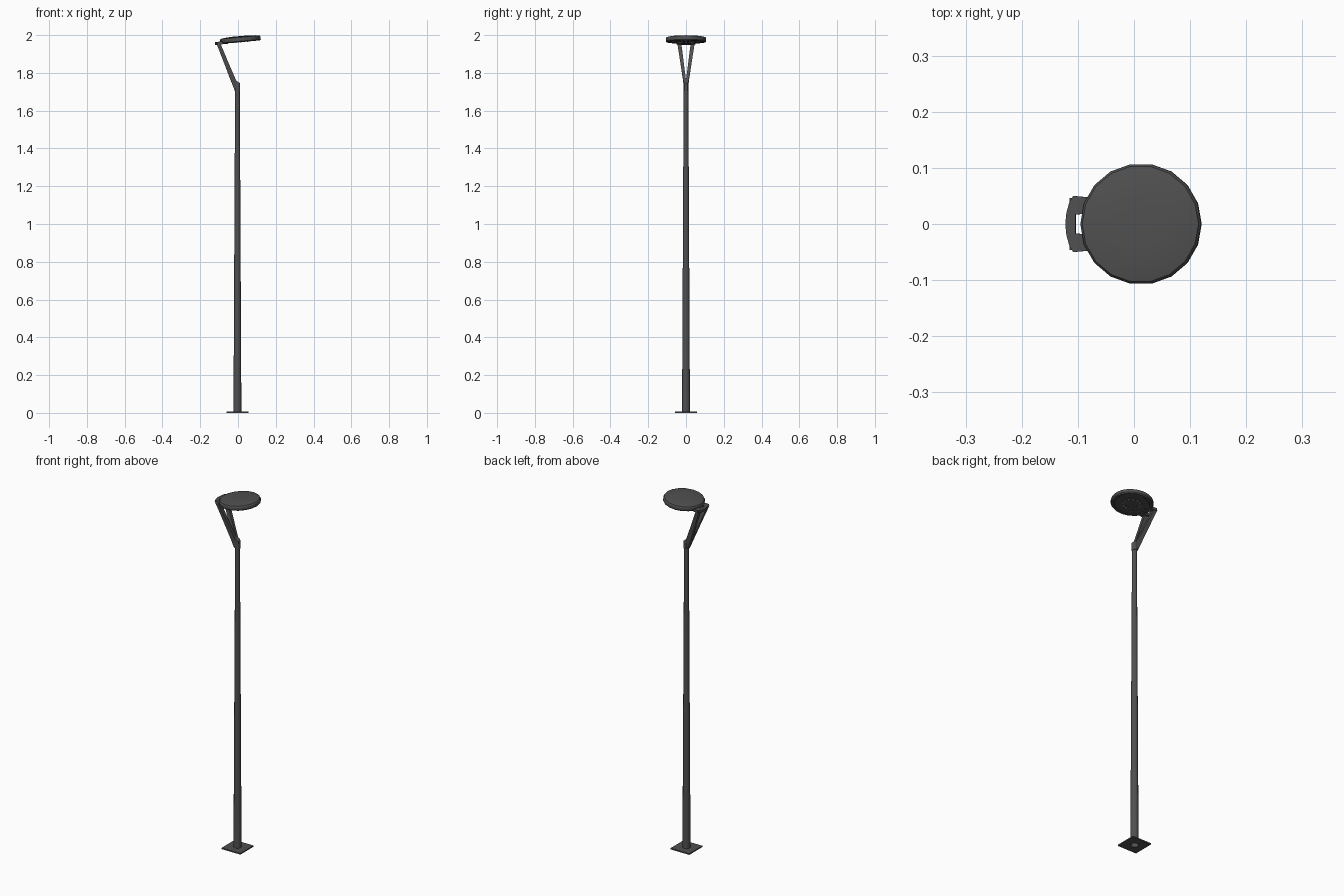
import bpy, bmesh, math
from mathutils import Matrix, Vector

if "Cube" in bpy.data.objects:
    bpy.data.objects.remove(bpy.data.objects["Cube"])

PX = -0.003                      # pole axis
HEAD = Matrix.Translation((0.0135, 0, 1.963)) @ Matrix.Rotation(math.radians(-5), 4, 'Y')

dark = bpy.data.materials.new("dark_metal")
dark.diffuse_color = (0.08, 0.08, 0.08, 1)
dark.use_nodes = True
dark.node_tree.nodes["Principled BSDF"].inputs["Base Color"].default_value = dark.diffuse_color
pale = bpy.data.materials.new("light_emitter")
pale.diffuse_color = (0.3, 0.3, 0.3, 1)
pale.use_nodes = True
pale.node_tree.nodes["Principled BSDF"].inputs["Base Color"].default_value = pale.diffuse_color


def finish(name, bm, mat=dark, matrix=None):
    if matrix:
        bm.transform(matrix)
    bmesh.ops.recalc_face_normals(bm, faces=bm.faces)
    me = bpy.data.meshes.new(name)
    bm.to_mesh(me)
    bm.free()
    ob = bpy.data.objects.new(name, me)
    bpy.context.collection.objects.link(ob)
    me.materials.append(mat)
    bpy.ops.object.select_all(action='DESELECT')
    bpy.context.view_layer.objects.active = ob
    ob.select_set(True)
    bpy.ops.object.shade_smooth_by_angle(angle=math.radians(30))
    return ob


def loft(bm, rings, close=False):
    """Skin rings of equal point count; cap the ends or close the loop."""
    vs = [[bm.verts.new(p) for p in r] for r in rings]
    n = len(vs[0])
    pairs = list(zip(vs, vs[1:])) + ([(vs[-1], vs[0])] if close else [])
    for a, b in pairs:
        for i in range(n):
            j = (i + 1) % n
            bm.faces.new((a[i], a[j], b[j], b[i]))
    if not close:
        bm.faces.new(vs[0])
        bm.faces.new(vs[-1])


def circle(r, z, n):
    return [(r * math.cos(2 * math.pi * i / n), r * math.sin(2 * math.pi * i / n), z) for i in range(n)]


# Base plate: square with a round hole where the pole is open underneath
bm = bmesh.new()


def square(h, z, n=12):
    out = []
    for x, y, _ in circle(1, 0, n):
        k = h / max(abs(x), abs(y))
        out.append((x * k, y * k, z))
    return out


turn = Matrix.Rotation(math.radians(45), 4, 'Z')    # puts ring points on the corners
sq = lambda z: [(x, y, z) for x, y, _ in square(0.059, 0, 16)]
loft(bm, [sq(0), sq(0.007), circle(0.020, 0.007, 16), circle(0.020, 0, 16)], close=True)
finish("base_plate", bm, matrix=Matrix.Translation((PX, 0, 0)))

# Tapered pole, open at the bottom
bm = bmesh.new()
bmesh.ops.create_cone(bm, cap_ends=False, segments=12, radius1=0.021, radius2=0.0125, depth=1.72,
                      matrix=Matrix.Translation((PX, 0, 0.86)))
finish("pole", bm)

# Collar with a slanted top
bm = bmesh.new()
loft(bm, [circle(0.0145, 1.703, 12),
          [(x, y, 1.755 - 0.7 * x) for x, y, _ in circle(0.0145, 0, 12)]])
finish("collar", bm, matrix=Matrix.Translation((PX, 0, 0)))

# Two fork arms: (back x, back z, front x, front z, inner y, outer y)
sections = [(-0.017, 1.706, 0.000, 1.740, 0.000, 0.011),
            (-0.037, 1.755, -0.011, 1.763, 0.000, 0.015),
            (-0.075, 1.855, -0.051, 1.855, 0.012, 0.030),
            (-0.115, 1.958, -0.093, 1.956, 0.025, 0.046)]
for side, label in ((1, "left"), (-1, "right")):
    bm = bmesh.new()
    loft(bm, [[(xb, side * yi, zb), (xb, side * yo, zb), (xf, side * yo, zf), (xf, side * yi, zf)]
              for xb, zb, xf, zf, yi, yo in sections])
    finish("fork_arm_" + label, bm)

# U-shaped bracket joining both arms to the head
half = [(-0.120, 0.020), (-0.115, 0.038), (-0.108, 0.050), (-0.085, 0.048), (-0.050, 0.044),
        (-0.050, 0.022), (-0.086, 0.018), (-0.104, 0.017)]
outline = [(-0.122, 0)] + half + [(-0.104, 0)]
for side in (1, -1):
    bm = bmesh.new()
    loft(bm, [[(x - 0.0135, side * y, z) for x, y in outline] for z in (-0.003, 0.012)])
    finish("head_bracket_" + ("left" if side > 0 else "right"), bm, matrix=HEAD)

# Round lamp head with a slightly domed top and shallow recess below
bm = bmesh.new()
profile = [(0.088, 0.003), (0.092, 0.0), (0.104, 0.0), (0.108, 0.005), (0.108, 0.019),
           (0.104, 0.025), (0.085, 0.029), (0.045, 0.032)]
loft(bm, [circle(r, z, 18) for r, z in profile])
finish("lamp_head", bm, matrix=HEAD)

# Emitter ring under the head with small round lenses
bm = bmesh.new()
loft(bm, [circle(r, z, 18) for r, z in
          ((0.054, 0.004), (0.054, 0.001), (0.034, 0.001), (0.034, 0.004))], close=True)
finish("emitter_ring", bm, matrix=HEAD)

bm = bmesh.new()
for i in range(12):
    a = 2 * math.pi * i / 12
    bmesh.ops.create_cone(bm, cap_ends=True, segments=8, radius1=0.0045, radius2=0.006, depth=0.003,
                          matrix=Matrix.Translation((0.044 * math.cos(a), 0.044 * math.sin(a), 0.0)))
finish("emitter_lenses", bm, mat=pale, matrix=HEAD)
